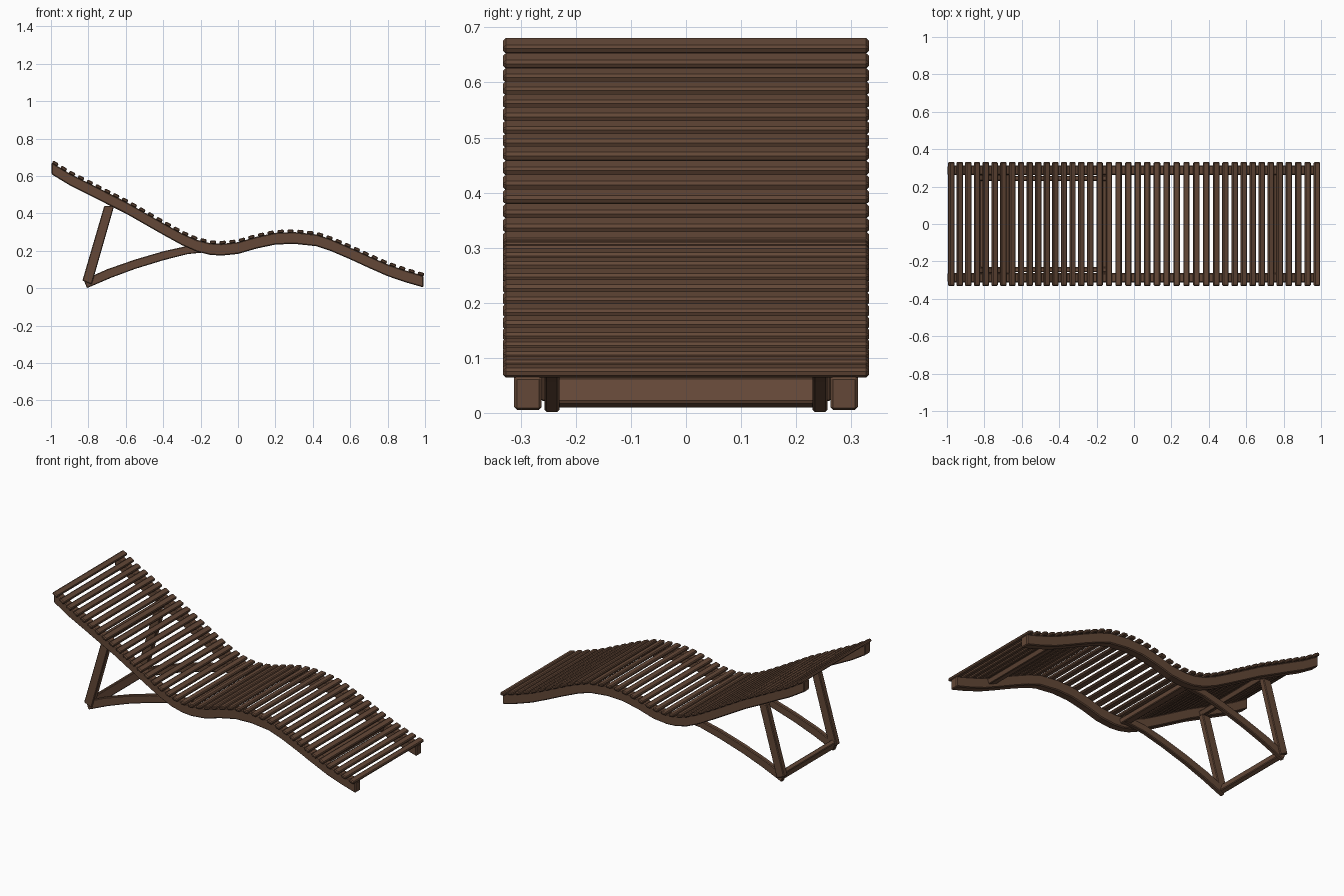
import bpy, bmesh, math
from mathutils import Vector, Matrix

if "Cube" in bpy.data.objects:
    bpy.data.objects.remove(bpy.data.objects["Cube"])

wood = bpy.data.materials.new("brown wood")
wood.diffuse_color = (0.125, 0.064, 0.038, 1)
wood.use_nodes = True
wood.node_tree.nodes["Principled BSDF"].inputs["Base Color"].default_value = wood.diffuse_color

# Top edge of the side rails (x, z), with thickness dropped vertically
TOP = [(-0.997, 0.672), (-0.9, 0.613), (-0.8, 0.563), (-0.7, 0.512), (-0.6, 0.462),
       (-0.5, 0.405), (-0.4, 0.348), (-0.3, 0.293), (-0.22, 0.258), (-0.15, 0.241),
       (-0.09, 0.237), (0, 0.246), (0.1, 0.275), (0.2, 0.296), (0.3, 0.3),
       (0.42, 0.287), (0.5, 0.26), (0.6, 0.217), (0.7, 0.171), (0.8, 0.127),
       (0.9, 0.093), (0.992, 0.066)]
DROP = 0.063


def finish(name, bm, bevel, segs=1):
    bmesh.ops.recalc_face_normals(bm, faces=bm.faces)
    me = bpy.data.meshes.new(name)
    bm.to_mesh(me)
    bm.free()
    me.materials.append(wood)
    ob = bpy.data.objects.new(name, me)
    bpy.context.collection.objects.link(ob)
    mod = ob.modifiers.new("bevel", 'BEVEL')
    mod.width, mod.segments = bevel, segs
    mod.limit_method, mod.angle_limit = 'ANGLE', math.radians(40)
    return ob


def strip(name, top, bottom, y0, y1, bevel=0.004):
    """Curved board: quads between a top and bottom line, y0 to y1."""
    bm = bmesh.new()
    rings = []
    for (xt, zt), (xb, zb) in zip(top, bottom):
        rings.append([bm.verts.new(p) for p in
                      ((xt, y0, zt), (xt, y1, zt), (xb, y1, zb), (xb, y0, zb))])
    for a, b in zip(rings, rings[1:]):
        for i in range(4):
            j = (i + 1) % 4
            bm.faces.new((a[i], a[j], b[j], b[i]))
    bm.faces.new(rings[0])
    bm.faces.new(rings[-1])
    return finish(name, bm, bevel)


def bar(name, x, z, angle, sx, sy, sz, bevel=0.004, y=0):
    """Box turned about the y axis."""
    bm = bmesh.new()
    m = (Matrix.Translation((x, y, z)) @ Matrix.Rotation(-angle, 4, 'Y')
         @ Matrix.Diagonal((sx, sy, sz, 1)))
    bmesh.ops.create_cube(bm, size=1, matrix=m)
    return finish(name, bm, bevel)


def along(d):
    """Point and slope at arc length d on the top edge."""
    for (x0, z0), (x1, z1) in zip(TOP, TOP[1:]):
        l = math.hypot(x1 - x0, z1 - z0)
        if d <= l or (x1, z1) == TOP[-1]:
            t = d / l
            return x0 + (x1 - x0) * t, z0 + (z1 - z0) * t, math.atan2(z1 - z0, x1 - x0)
        d -= l


# Side rails, legs and struts on both sides
for side, s in (("front", -1), ("back", 1)):
    strip(side + "_rail", TOP, [(x, max(z - DROP, 0.004)) for x, z in TOP],
          s * 0.262, s * 0.312, 0.005)
    strip(side + "_leg", [(-0.832, 0.04), (-0.715, 0.44)],
          [(-0.782, 0.02), (-0.662, 0.44)], s * 0.23, s * 0.264)
    strip(side + "_strut",
          [(-0.825, 0.045), (-0.7, 0.101), (-0.55, 0.153), (-0.4, 0.197), (-0.27, 0.226), (-0.13, 0.236)],
          [(-0.808, 0.0), (-0.68, 0.055), (-0.55, 0.103), (-0.4, 0.149), (-0.27, 0.182), (-0.13, 0.196)],
          s * 0.23, s * 0.257)

# Cross bars: feet, leg top, seat and foot end
bar("foot_crossbar", -0.803, 0.037, math.radians(20), 0.028, 0.48, 0.05)
bar("leg_top_crossbar", -0.69, 0.465, math.radians(-28), 0.045, 0.54, 0.03)
bar("seat_crossbar", -0.15, 0.213, math.radians(-8), 0.05, 0.54, 0.03)
bar("foot_end_crossbar", 0.75, 0.125, math.radians(-24), 0.06, 0.54, 0.03)

# Slats evenly spaced along the rails
COUNT, W, T = 41, 0.034, 0.018
total = sum(math.dist(a, b) for a, b in zip(TOP, TOP[1:]))
for i in range(COUNT):
    x, z, a = along(0.02 + (total - 0.036) * i / (COUNT - 1))
    h = T / 2 - 0.003
    bar("slat_%02d" % (i + 1), x - math.sin(a) * h, z + math.cos(a) * h, a,
        W, 0.664, T, 0.005)
